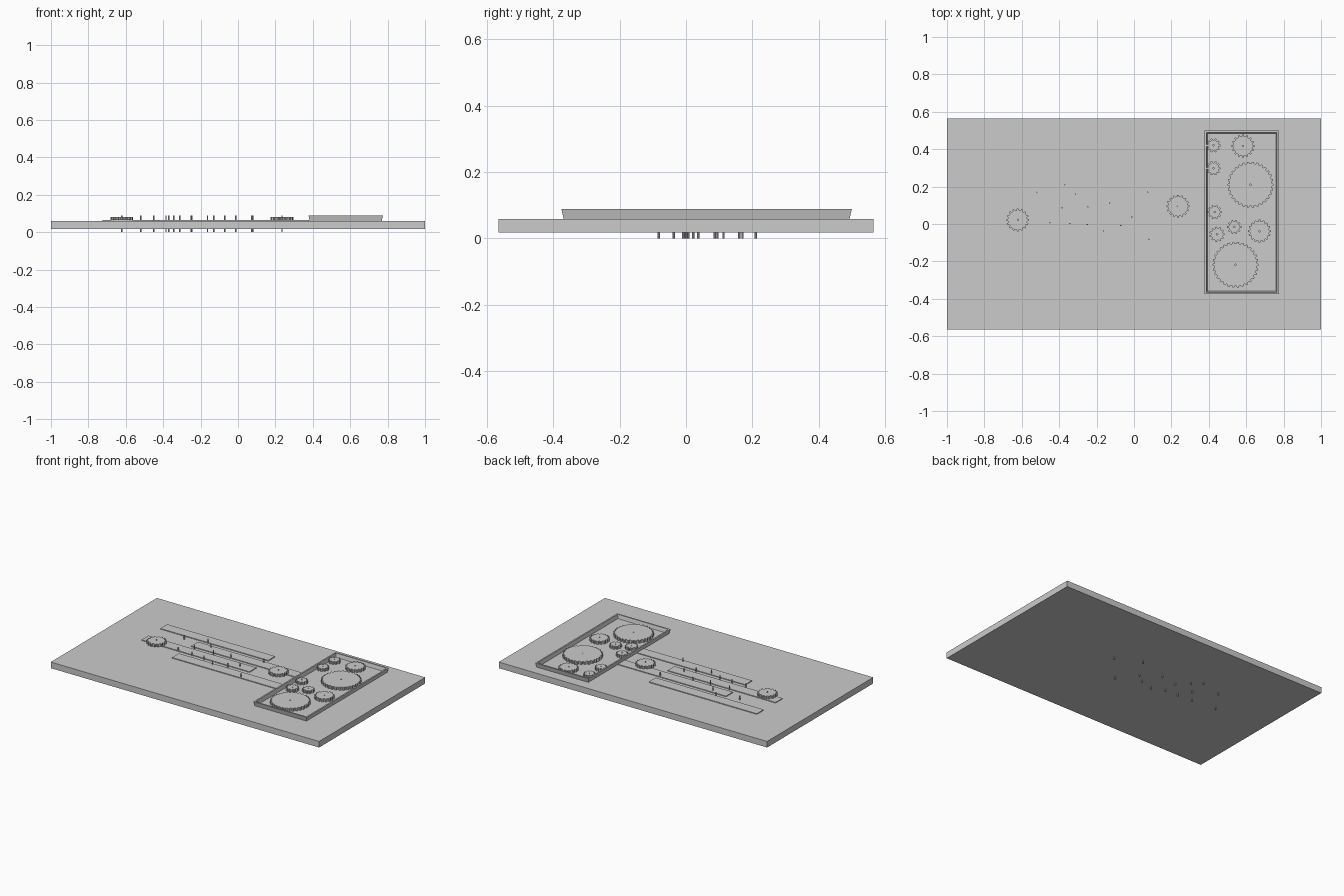
import bpy, bmesh, math

if "Cube" in bpy.data.objects:
    bpy.data.objects.remove(bpy.data.objects["Cube"])

BOARD_Z0, BOARD_Z1 = 0.018, 0.059
BAR_Z1 = 0.064


def finish(name, bm):
    bmesh.ops.recalc_face_normals(bm, faces=bm.faces)
    me = bpy.data.meshes.new(name)
    bm.to_mesh(me)
    bm.free()
    ob = bpy.data.objects.new(name, me)
    bpy.context.collection.objects.link(ob)
    return ob


def box(name, x0, x1, y0, y1, z0, z1):
    bm = bmesh.new()
    bmesh.ops.create_cube(bm, size=1)
    for v in bm.verts:
        v.co.x = x1 if v.co.x > 0 else x0
        v.co.y = y1 if v.co.y > 0 else y0
        v.co.z = z1 if v.co.z > 0 else z0
    return finish(name, bm)


def loft(name, rings, closed=False):
    """Skin quads between rings; closed joins last to first, else caps the ends."""
    bm = bmesh.new()
    vr = [[bm.verts.new(p) for p in r] for r in rings]
    pairs = list(zip(vr, vr[1:])) + ([(vr[-1], vr[0])] if closed else [])
    for a, b in pairs:
        n = len(a)
        for i in range(n):
            j = (i + 1) % n
            bm.faces.new((a[i], a[j], b[j], b[i]))
    if not closed:
        bm.faces.new(vr[0])
        bm.faces.new(vr[-1])
    return finish(name, bm)


def gear(name, x, y, r, teeth, z0, z1, hole=0.004):
    root = r - 0.009
    outer, inner = [], []
    for t in range(teeth):
        for f, rad in ((-0.32, root), (-0.17, r), (0.17, r), (0.32, root)):
            a = 2 * math.pi * (t + f) / teeth
            outer.append((x + rad * math.cos(a), y + rad * math.sin(a)))
            inner.append((x + hole * math.cos(a), y + hole * math.sin(a)))
    at = lambda pts, z: [(px, py, z) for px, py in pts]
    loft(name, [at(outer, z0), at(outer, z1), at(inner, z1), at(inner, z0)], closed=True)


def pin(name, x, y):
    ring = lambda z: [(x + 0.0035 * math.cos(i * math.pi / 4),
                       y + 0.0035 * math.sin(i * math.pi / 4), z) for i in range(8)]
    loft(name, [ring(0), ring(0.088)])


# Base board
box("board", -1, 1, -0.565, 0.565, BOARD_Z0, BOARD_Z1)

# Four staggered flat bars
for i, (x0, y0) in enumerate([(-0.725, 0.208), (-0.425, 0.108),
                              (-0.725, 0.008), (-0.425, -0.095)]):
    box(f"sliding_bar_{i}", x0, x0 + 0.805, y0, y0 + 0.073, BOARD_Z1 - 0.002, BAR_Z1)

# Pins through the board
pins = [(-0.52, 0.17), (-0.37, 0.21), (-0.312, 0.16), (-0.385, 0.087), (-0.247, 0.092),
        (-0.13, 0.113), (-0.45, 0.007), (-0.343, 0.002), (-0.25, -0.003), (-0.163, -0.037),
        (-0.071, -0.008), (-0.012, 0.037), (0.073, 0.17), (0.079, -0.082),
        (-0.622, 0.022), (0.235, 0.095)]
for i, p in enumerate(pins):
    pin(f"pin_{i}", *p)

# Gears mounted on the board
for i, p in enumerate(pins[-2:]):
    gear(f"mounted_gear_{i}", *p, 0.061, 16, BAR_Z1, 0.082)


# Open tray with flared walls
def rect(inset, z):
    x0, x1, y0, y1 = 0.377 + inset, 0.775 - inset, -0.375 + inset, 0.499 - inset
    return [(x0, y0, z), (x1, y0, z), (x1, y1, z), (x0, y1, z)]


loft("tray", [rect(0.007, BOARD_Z1 - 0.001), rect(0, 0.088), rect(0.010, 0.088), rect(0.016, 0.063)])

# Loose gears in the tray
loose = [(0.425, 0.42, 0.038, 10), (0.583, 0.417, 0.061, 16), (0.425, 0.298, 0.038, 10),
         (0.623, 0.21, 0.123, 30), (0.431, 0.064, 0.038, 10), (0.444, -0.055, 0.041, 11),
         (0.536, -0.016, 0.038, 10), (0.671, -0.038, 0.061, 16), (0.543, -0.218, 0.123, 30)]
for i, (x, y, r, t) in enumerate(loose):
    gear(f"loose_gear_{i}", x, y, r, t, 0.063, 0.082)
